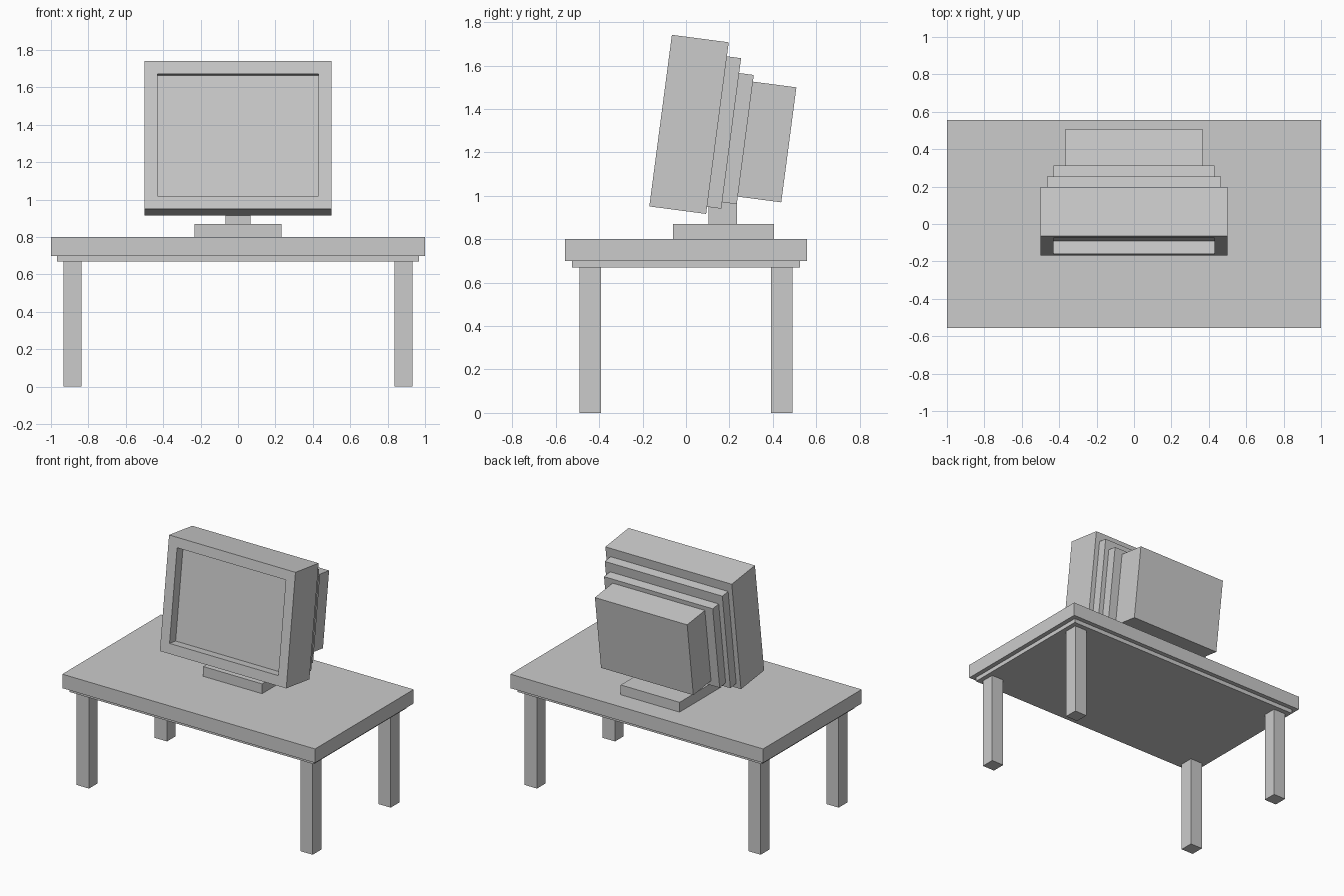
import bpy, bmesh, math
from mathutils import Matrix, Vector

if "Cube" in bpy.data.objects:
    bpy.data.objects.remove(bpy.data.objects["Cube"])


def box(name, x, y, z, matrix=None):
    """Box from (min, max) ranges, optionally placed by a matrix."""
    bm = bmesh.new()
    bmesh.ops.create_cube(bm, size=1)
    for v in bm.verts:
        v.co = Vector([(a + b) / 2 + c * (b - a) for c, (a, b) in zip(v.co, (x, y, z))])
    mesh = bpy.data.meshes.new(name)
    bm.to_mesh(mesh)
    bm.free()
    obj = bpy.data.objects.new(name, mesh)
    bpy.context.collection.objects.link(obj)
    if matrix:
        obj.matrix_world = matrix
    return obj


# Table
box("table_top", (-1, 1), (-0.557, 0.557), (0.70, 0.80))
box("table_apron", (-0.967, 0.967), (-0.525, 0.525), (0.67, 0.70))
for side, sx in (("left", -1), ("right", 1)):
    for end, sy in (("front", -1), ("back", 1)):
        cx, cy = sx * 0.885, sy * 0.441
        box(f"{end}_{side}_leg", (cx - 0.049, cx + 0.049), (cy - 0.049, cy + 0.049), (0, 0.67))

# Monitor stand
box("stand_base", (-0.233, 0.233), (-0.06, 0.405), (0.80, 0.87))
box("stand_neck", (-0.068, 0.068), (0.103, 0.235), (0.87, 1.0))

# Monitor, tilted back about its front lower edge
tilt = Matrix.Translation((0, -0.169, 0.951)) @ Matrix.Rotation(math.radians(-7.5), 4, 'X')
housing = box("monitor_housing", (-0.5, 0.5), (0, 0.264), (0, 0.797), tilt)
for name, w, y, z in (
    ("rear_step_large", 0.465, (0.264, 0.33), (0.033, 0.732)),
    ("rear_step_small", 0.43, (0.33, 0.398), (0.063, 0.663)),
    ("rear_tube_box", 0.365, (0.398, 0.6), (0.098, 0.632)),
):
    box(name, (-w, w), y, z, tilt)

# Recessed screen in the housing front
bm = bmesh.new()
bm.from_mesh(housing.data)
bm.normal_update()
front = min(bm.faces, key=lambda f: f.calc_center_median().y)
bmesh.ops.inset_region(bm, faces=[front], thickness=0.099)
screen = bmesh.ops.extrude_discrete_faces(bm, faces=[front])["faces"][0]
bmesh.ops.translate(bm, verts=screen.verts, vec=(0, 0.07, 0))
bmesh.ops.recalc_face_normals(bm, faces=bm.faces)
bm.to_mesh(housing.data)
bm.free()
